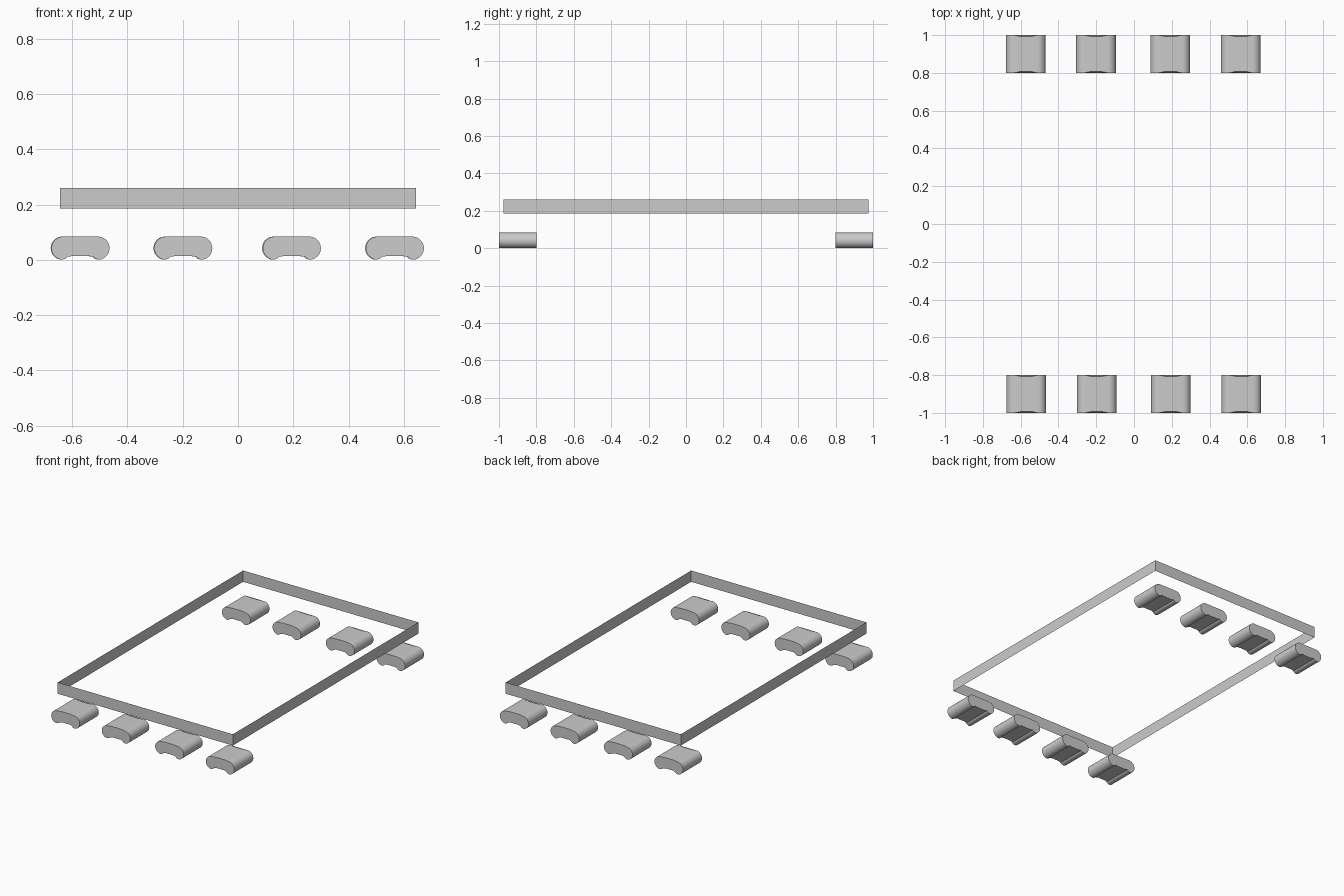
import bpy, bmesh, math

if "Cube" in bpy.data.objects:
    bpy.data.objects.remove(bpy.data.objects["Cube"])


def finish(bm, name, smooth=False):
    mesh = bpy.data.meshes.new(name)
    bm.to_mesh(mesh)
    bm.free()
    ob = bpy.data.objects.new(name, mesh)
    bpy.context.collection.objects.link(ob)
    if smooth:
        bpy.context.view_layer.objects.active = ob
        ob.select_set(True)
        bpy.ops.object.shade_smooth_by_angle(angle=math.radians(40))
        ob.select_set(False)
    return ob


def foot_profile():
    # right half: flat underside, lobe, rounded end, flat top; then mirrored
    half = [(0.030, 0.013), (0.046, 0.012), (0.054, 0.004)]
    r, cx = 0.042, 0.063
    for i in range(15):
        a = math.radians(-85 + i * 175 / 14)
        half.append((cx + r * math.cos(a), 0.042 + r * math.sin(a)))
    half.append((0.030, 0.084))
    return half + [(-x, z) for x, z in reversed(half)]


def add_foot(name, cx, y0, y1):
    bm = bmesh.new()
    profile = foot_profile()
    rings = []
    for y, inward in ((y0, 1), (y1, -1)):
        ring = []
        for x, z in profile:
            # end faces are slightly dished across the middle
            dish = 0.007 if abs(x) < 0.04 else 0.0
            ring.append(bm.verts.new((cx + x, y + inward * dish, z)))
        rings.append(ring)
    n = len(profile)
    for i in range(n):
        j = (i + 1) % n
        bm.faces.new((rings[0][i], rings[0][j], rings[1][j], rings[1][i]))
    bm.faces.new(rings[0])
    bm.faces.new(rings[1])
    bmesh.ops.recalc_face_normals(bm, faces=bm.faces)
    finish(bm, name, True)


# Thin open rectangular band
bm = bmesh.new()
corners = [(-0.645, -0.975), (0.645, -0.975), (0.645, 0.975), (-0.645, 0.975)]
low = [bm.verts.new((x, y, 0.185)) for x, y in corners]
high = [bm.verts.new((x, y, 0.26)) for x, y in corners]
for i in range(4):
    j = (i + 1) % 4
    bm.faces.new((low[i], low[j], high[j], high[i]))
finish(bm, "edge_band")

# Two rows of four feet
for i, x in enumerate((-0.570, -0.198, 0.195, 0.568)):
    add_foot(f"front_foot_{i + 1}", x, -1.0, -0.8)
    add_foot(f"back_foot_{i + 1}", x - 0.003, 0.8, 1.0)
